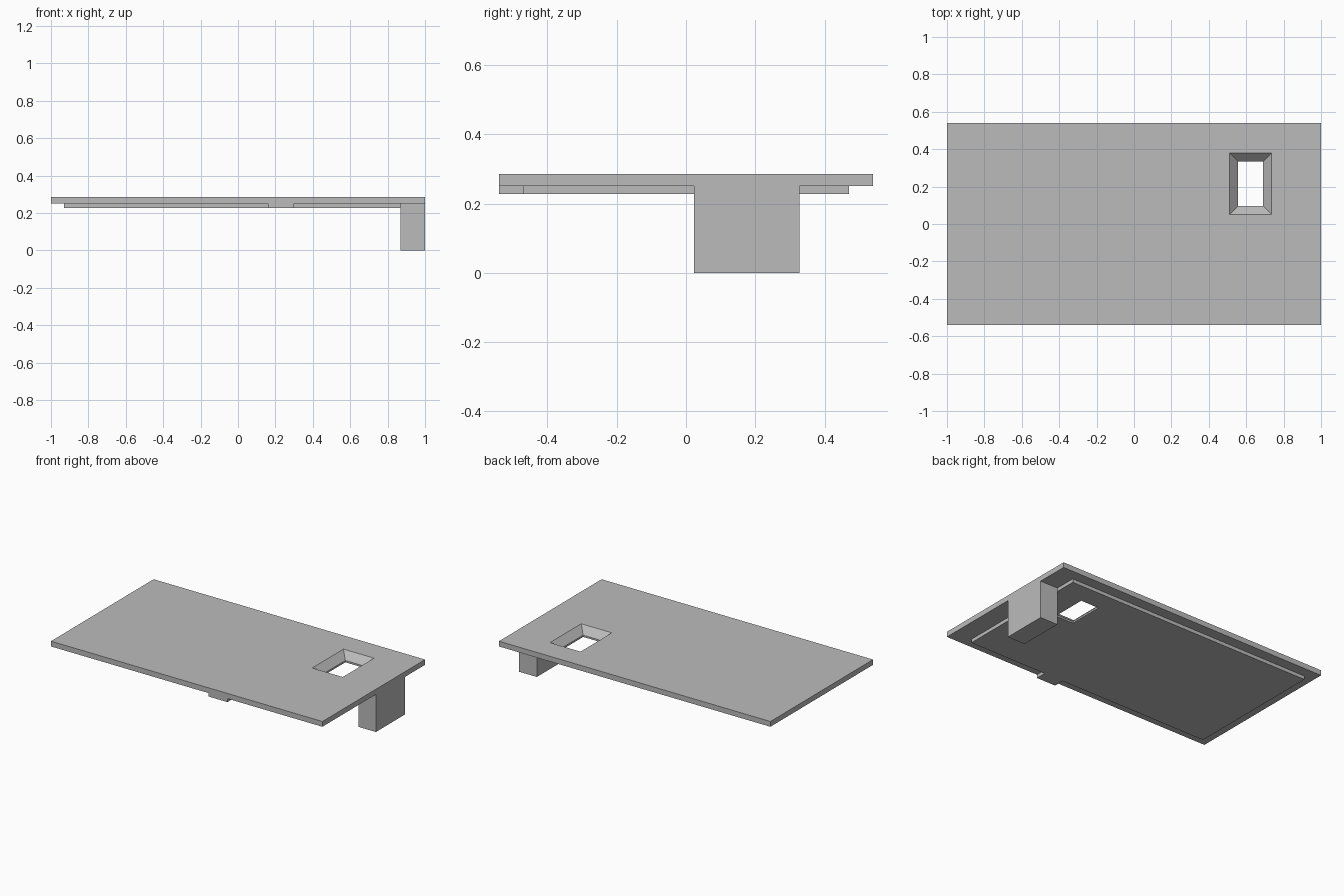
import bpy
import bmesh

cube = bpy.data.objects.get("Cube")
if cube:
    bpy.data.objects.remove(cube, do_unlink=True)

grey = bpy.data.materials.new("plain grey")
grey.use_nodes = True
colour = (0.5, 0.5, 0.5, 1)
grey.diffuse_color = colour
grey.node_tree.nodes["Principled BSDF"].inputs["Base Color"].default_value = colour


def loft(name, sections):
    """Stack rectangles (x0, x1, y0, y1, z) from bottom to top into a closed solid."""
    bm = bmesh.new()
    rings = [[bm.verts.new((x, y, z)) for x, y in ((x0, y0), (x1, y0), (x1, y1), (x0, y1))]
             for x0, x1, y0, y1, z in sections]
    bm.faces.new(rings[0][::-1])
    bm.faces.new(rings[-1])
    for low, high in zip(rings, rings[1:]):
        for i in range(4):
            j = (i + 1) % 4
            bm.faces.new((low[i], low[j], high[j], high[i]))
    mesh = bpy.data.meshes.new(name)
    bm.to_mesh(mesh)
    bm.free()
    mesh.materials.append(grey)
    obj = bpy.data.objects.new(name, mesh)
    bpy.context.collection.objects.link(obj)
    return obj


def box(name, x0, x1, y0, y1, z0, z1):
    return loft(name, [(x0, x1, y0, y1, z0), (x0, x1, y0, y1, z1)])


def combine(target, other, operation):
    """Apply a boolean to the target and remove the helper."""
    mod = target.modifiers.new(operation.lower(), "BOOLEAN")
    mod.operation = operation
    mod.solver = "EXACT"
    mod.object = other
    graph = bpy.context.evaluated_depsgraph_get()
    mesh = bpy.data.meshes.new_from_object(target.evaluated_get(graph))
    target.modifiers.clear()
    target.data = mesh
    bpy.data.objects.remove(other, do_unlink=True)


TOP, UNDER, LIP = 0.285, 0.25, 0.227

# Thin rectangular cover
cover = box("cover_plate", -1, 1, -0.54, 0.54, UNDER, TOP)

# Raised panel underneath, front tab flush with the edge, and the hanging block
combine(cover, box("inner_panel", -0.93, 0.87, -0.47, 0.47, LIP, 0.27), "UNION")
combine(cover, box("front_tab", 0.16, 0.30, -0.54, -0.40, LIP, 0.27), "UNION")
combine(cover, box("side_block", 0.87, 1, 0.023, 0.327, 0, 0.27), "UNION")

# Window with sloping sides above a short straight throat
throat = (0.557, 0.69, 0.097, 0.334)
mouth = (0.511, 0.736, 0.051, 0.38)
grow = 0.046
wide = (mouth[0] - grow, mouth[1] + grow, mouth[2] - grow, mouth[3] + grow)
window = loft("window_cutter", [(*throat, 0.15), (*throat, TOP - grow),
                                (*mouth, TOP), (*wide, TOP + grow)])
window.hide_render = True
combine(cover, window, "DIFFERENCE")
